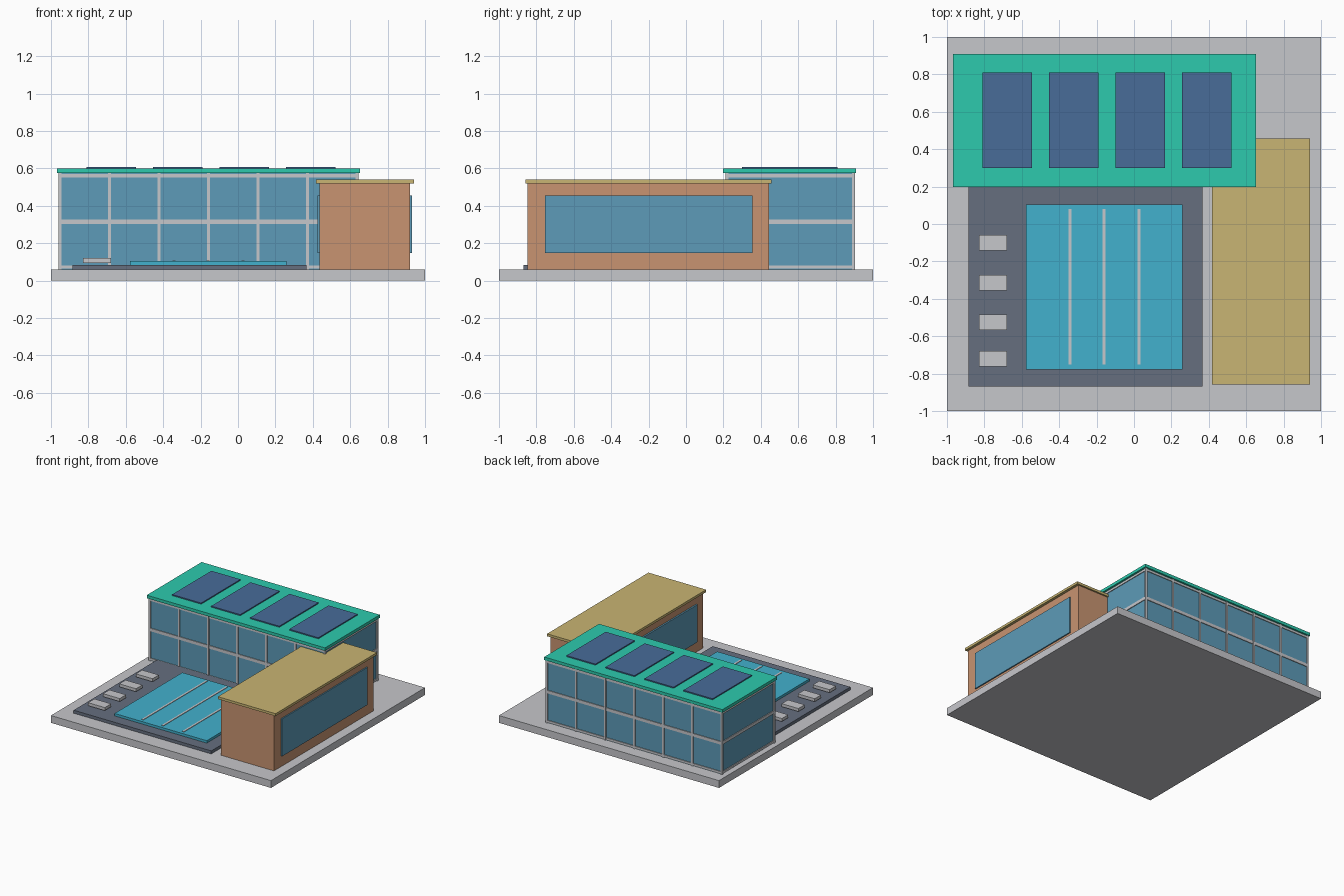
import bpy
import bmesh

default = bpy.data.objects.get("Cube")
if default:
    bpy.data.objects.remove(default, do_unlink=True)


def material(name, rgb):
    """Flat material from 0-255 display colour, stored as linear values."""
    lin = [((c / 255 + 0.055) / 1.055) ** 2.4 for c in rgb]
    m = bpy.data.materials.new(name)
    m.use_nodes = True
    m.diffuse_color = (*lin, 1)
    bsdf = m.node_tree.nodes["Principled BSDF"]
    bsdf.inputs["Base Color"].default_value = (*lin, 1)
    bsdf.inputs["Roughness"].default_value = 0.8
    return m


pale_grey = material("pale grey", (198, 199, 203))
teal = material("teal roof", (45, 202, 174))
navy = material("solar blue", (72, 108, 153))
glass = material("window blue", (93, 155, 184))
clay = material("clay wall", (200, 148, 113))
sand = material("sand roof", (201, 181, 115))
slate = material("slate deck", (102, 111, 127))
water = material("pool water", (66, 177, 205))


def boxes(name, mat, spans):
    """One object made of boxes, each given as (x span, y span, z span)."""
    bm = bmesh.new()
    for span in spans:
        cube = bmesh.ops.create_cube(bm, size=1)
        for v in cube["verts"]:
            v.co = [(a + b) / 2 + c * (b - a) for c, (a, b) in zip(v.co, span)]
    mesh = bpy.data.meshes.new(name)
    bm.to_mesh(mesh)
    bm.free()
    mesh.materials.append(mat)
    obj = bpy.data.objects.new(name, mesh)
    bpy.context.collection.objects.link(obj)
    return obj


def box(name, mat, x, y, z):
    return boxes(name, mat, [(x, y, z)])


def around(c, half):
    return (c - half, c + half)


# Ground slab
GROUND = 0.06
box("ground_slab", pale_grey, (-1, 1), (-1, 1), (0, GROUND))

# Glazed main hall
X0, X1, Y0, Y1, TOP = -0.952, 0.635, 0.22, 0.895, 0.575
box("hall_glass", glass, (X0, X1), (Y0, Y1), (GROUND, TOP))
box("hall_roof", teal, (-0.968, 0.652), (0.198, 0.91), (TOP, 0.6))

# Mullions on the long walls, including the corner posts
BAYS, HALF = 6, 0.008
posts = []
for i in range(BAYS + 1):
    x = X0 + (X1 - X0) * i / BAYS
    for y in (Y0, Y1):
        posts.append((around(x, HALF), around(y, HALF), (GROUND, TOP)))
boxes("hall_mullions", pale_grey, posts)

# Horizontal rails on all four walls
rails = []
for z in ((0.065, 0.082), (0.303, 0.328), (0.552, 0.57)):
    for y in (Y0, Y1):
        rails.append(((X0, X1), around(y, 0.006), z))
    for x in (X0, X1):
        rails.append((around(x, 0.006), (Y0, Y1), z))
boxes("hall_rails", pale_grey, rails)

# Solar panels
for i in range(4):
    x = -0.677 + 0.355 * i
    box(f"solar_panel_{i + 1}", navy, around(x, 0.132), (0.3, 0.81), (0.6, 0.609))

# Side annex with a long window on each side
box("annex_walls", clay, (0.437, 0.92), (-0.847, 0.445), (GROUND, 0.52))
box("annex_roof", sand, (0.418, 0.942), (-0.858, 0.458), (0.52, 0.54))
for name, x in (("right", (0.424, 0.433 + 0.01)), ("left", (0.915, 0.93))):
    box(f"annex_window_{name}", glass, x, (-0.755, 0.355), (0.147, 0.455))

# Pool deck, raised pool and lane lines
box("pool_deck", slate, (-0.885, 0.366), (-0.87, 0.21), (GROUND, 0.085))
box("pool", water, (-0.578, 0.26), (-0.777, 0.103), (0.085, 0.105))
lanes = [(around(x, 0.008), (-0.75, 0.08), (0.105, 0.109)) for x in (-0.343, -0.16, 0.026)]
boxes("lane_lines", pale_grey, lanes)

# Sun loungers beside the pool
for i, y in enumerate((-0.1, -0.315, -0.526, -0.72)):
    box(f"lounger_{i + 1}", pale_grey, (-0.83, -0.678), around(y, 0.041), (0.095, 0.12))
